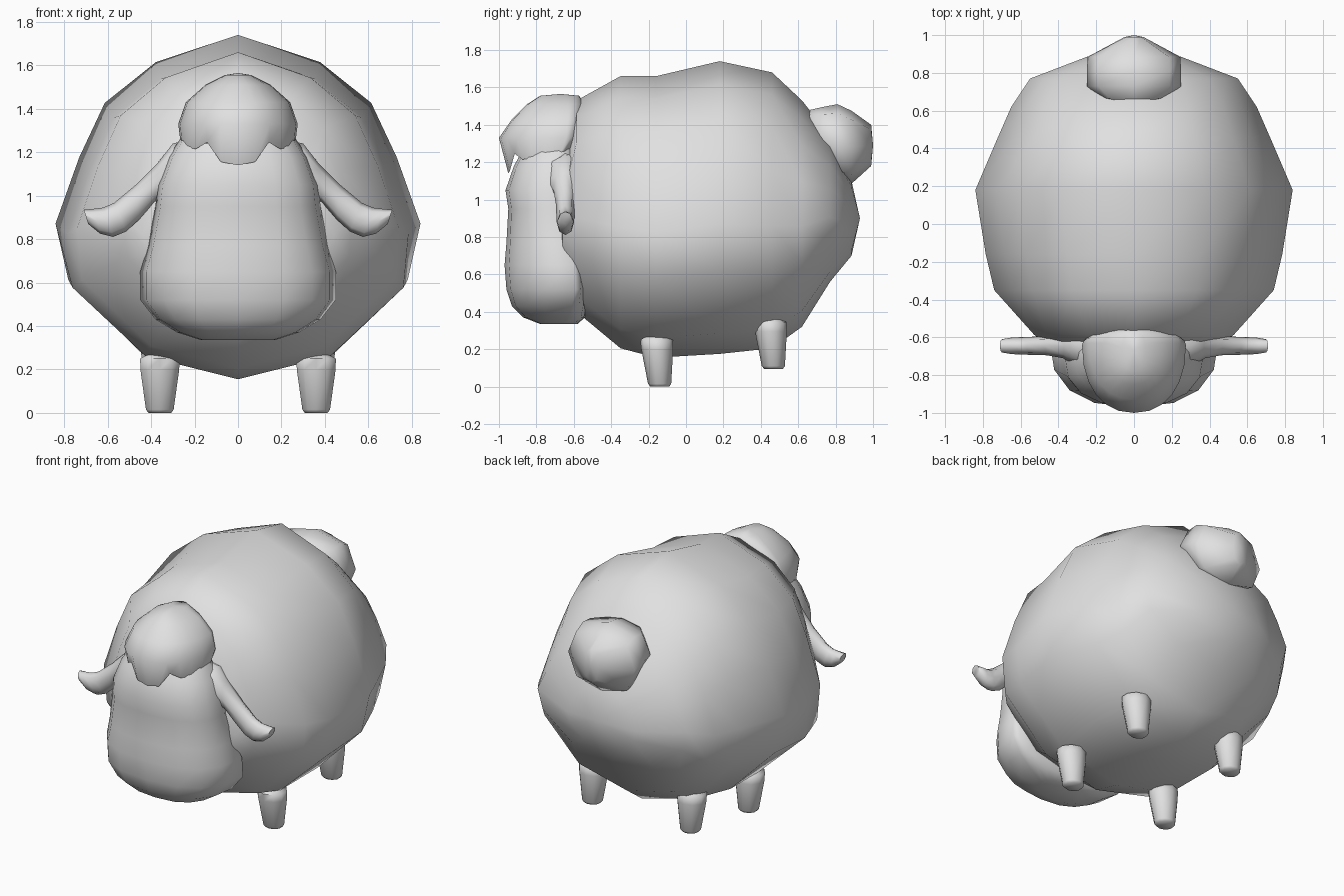
import bpy
import bmesh
from math import cos, sin, pi, radians
from mathutils import Vector

if "Cube" in bpy.data.objects:
    bpy.data.objects.remove(bpy.data.objects["Cube"])

grey = bpy.data.materials.new("plain_grey")
grey.use_nodes = True
GREY = (0.75, 0.75, 0.75, 1.0)
grey.diffuse_color = GREY
grey.node_tree.nodes["Principled BSDF"].inputs["Base Color"].default_value = GREY


def loft(name, rings, start=None, end=None, angle=65):
    """Skin closed rings of equal length; ends close to a tip or a flat cap."""
    bm = bmesh.new()
    loops = [[bm.verts.new(p) for p in ring] for ring in rings]
    n = len(loops[0])
    for a, b in zip(loops, loops[1:]):
        for i in range(n):
            j = (i + 1) % n
            bm.faces.new((a[i], a[j], b[j], b[i]))
    for loop, tip in ((loops[0], start), (loops[-1], end)):
        if tip is None:
            bm.faces.new(loop)
        else:
            v = bm.verts.new(tip)
            for i in range(n):
                bm.faces.new((loop[i], loop[(i + 1) % n], v))
    bmesh.ops.recalc_face_normals(bm, faces=bm.faces)
    mesh = bpy.data.meshes.new(name)
    bm.to_mesh(mesh)
    bm.free()
    mesh.materials.append(grey)
    obj = bpy.data.objects.new(name, mesh)
    bpy.context.collection.objects.link(obj)
    bpy.ops.object.select_all(action='DESELECT')
    obj.select_set(True)
    bpy.context.view_layer.objects.active = obj
    bpy.ops.object.shade_smooth_by_angle(angle=radians(angle))
    return obj


def power(v, e):
    return abs(v) ** e * (1 if v >= 0 else -1)


def level_ring(z, w, front, wide, back, n, e=0.8, x=0):
    """Rounded horizontal ring, widest at y = wide; the first point is at the front."""
    ring = []
    for i in range(n):
        c, s = cos(2 * pi * i / n), sin(2 * pi * i / n)
        reach = wide - front if c > 0 else back - wide
        ring.append(Vector((x + w * power(s, e), wide - reach * power(c, e), z)))
    return ring


def body_ring(y, w, low, high, belly):
    """Angular upright section; belly sets how full its lower side is."""
    half = [(0, 1), (.45, .92), (.73, .80), (.87, .64), (1, .445), (belly, .28), (.54, .07), (0, 0)]
    section = half + [(-x, z) for x, z in half[-2:0:-1]]
    return [(w * x, y, low + (high - low) * z) for x, z in section]


# Woolly body
body = [  # y, half width, bottom, top, belly
    (-.66, .44, .58, 1.12, .93), (-.585, .53, .40, 1.53, .96), (-.35, .74, .205, 1.66, .97),
    (-.16, .785, .155, 1.66, .97), (.18, .84, .175, 1.74, .93), (.46, .72, .205, 1.68, .93),
    (.62, .65, .32, 1.53, .93), (.77, .55, .56, 1.34, .93), (.885, .25, .70, 1.10, .93)]
loft("woolly_body", [body_ring(*r) for r in body], (0, -.7, .85), (0, .93, .9))

# Tail puff, coming to an upright edge behind
tail = [(.665, .17, 1.28, 1.48), (.73, .25, 1.17, 1.495), (.81, .25, 1.11, 1.51),
        (.885, .245, 1.085, 1.475), (.99, .05, 1.18, 1.40)]
loft("tail",
     [[(w * power(sin(i * pi / 4), .8), y,
        (b + t) / 2 + (t - b) / 2 * power(cos(i * pi / 4), .8)) for i in range(8)]
      for y, w, b, t in tail], (0, .62, 1.4), (0, 1, 1.29), 85)

# Head, wide at the back of the muzzle
head = [  # z, half width, front, widest, back
    (.335, .17, -.78, -.66, -.58), (.37, .28, -.87, -.63, -.54), (.43, .38, -.93, -.61, -.53),
    (.52, .45, -.96, -.59, -.53), (.65, .45, -.97, -.60, -.54), (.77, .415, -.96, -.64, -.57),
    (.95, .38, -.95, -.68, -.58), (1.05, .37, -.965, -.68, -.58), (1.18, .32, -.92, -.68, -.58),
    (1.27, .26, -.87, -.68, -.58), (1.36, .18, -.80, -.67, -.60)]
loft("head", [level_ring(*r, n=16) for r in head])

# Wool cap with a drooping forelock
cap = [(1.2, .265, -.95, -.67, -.59), (1.33, .275, -1.0, -.64, -.56),
       (1.43, .24, -.93, -.63, -.535), (1.51, .15, -.85, -.63, -.55),
       (1.555, .06, -.78, -.65, -.57)]
rings = [level_ring(*r, n=24, e=.9) for r in cap]
fringe = [-.06, -.045, .045, .015, .02, .03, .05, .06, .07, .07, .07, .07, .07]
for i, p in enumerate(rings[0]):
    p.z += fringe[min(i, 24 - i)]
loft("wool_cap", rings, end=(0, -.67, 1.565))

# Drooping ears with upturned tips
ear = [  # upper x, z, lower x, z, half thickness
    (.20, 1.26, .22, .98, .11), (.30, 1.24, .33, .98, .10), (.37, 1.15, .385, .97, .065),
    (.47, 1.05, .455, .89, .05), (.57, .967, .515, .835, .048), (.62, .945, .575, .81, .046),
    (.66, .94, .635, .825, .044), (.71, .935, .69, .87, .035)]
for side, s in (("left", 1), ("right", -1)):
    rings = []
    for ux, uz, lx, lz, thick in ear:
        top, low = Vector((s * ux, -.645, uz)), Vector((s * lx, -.645, lz))
        rings.append([(top + low) / 2 + (top - low) / 2 * cos(k * pi / 4)
                      + Vector((0, thick * sin(k * pi / 4), 0)) for k in range(8)])
    loft(side + "_ear", rings)

# Stubby tapered legs with rounded tops
for side, s in (("left", 1), ("right", -1)):
    for end, y, foot in (("front", -.14, 0), ("back", .468, .095)):
        legs = [(foot, .055, .05), (foot + .015, .067, .062),
                (foot + .2, .094, .085), (foot + .25, .095, .088)]
        rings = []
        for z, w, d in legs:
            mid = y - .07 * (z - foot)
            rings.append(level_ring(z, w, mid - d, mid, mid + d, 10, 1, s * .36))
        loft(f"{end}_{side}_leg", rings, end=(s * .36, y - .02, foot + .3))
